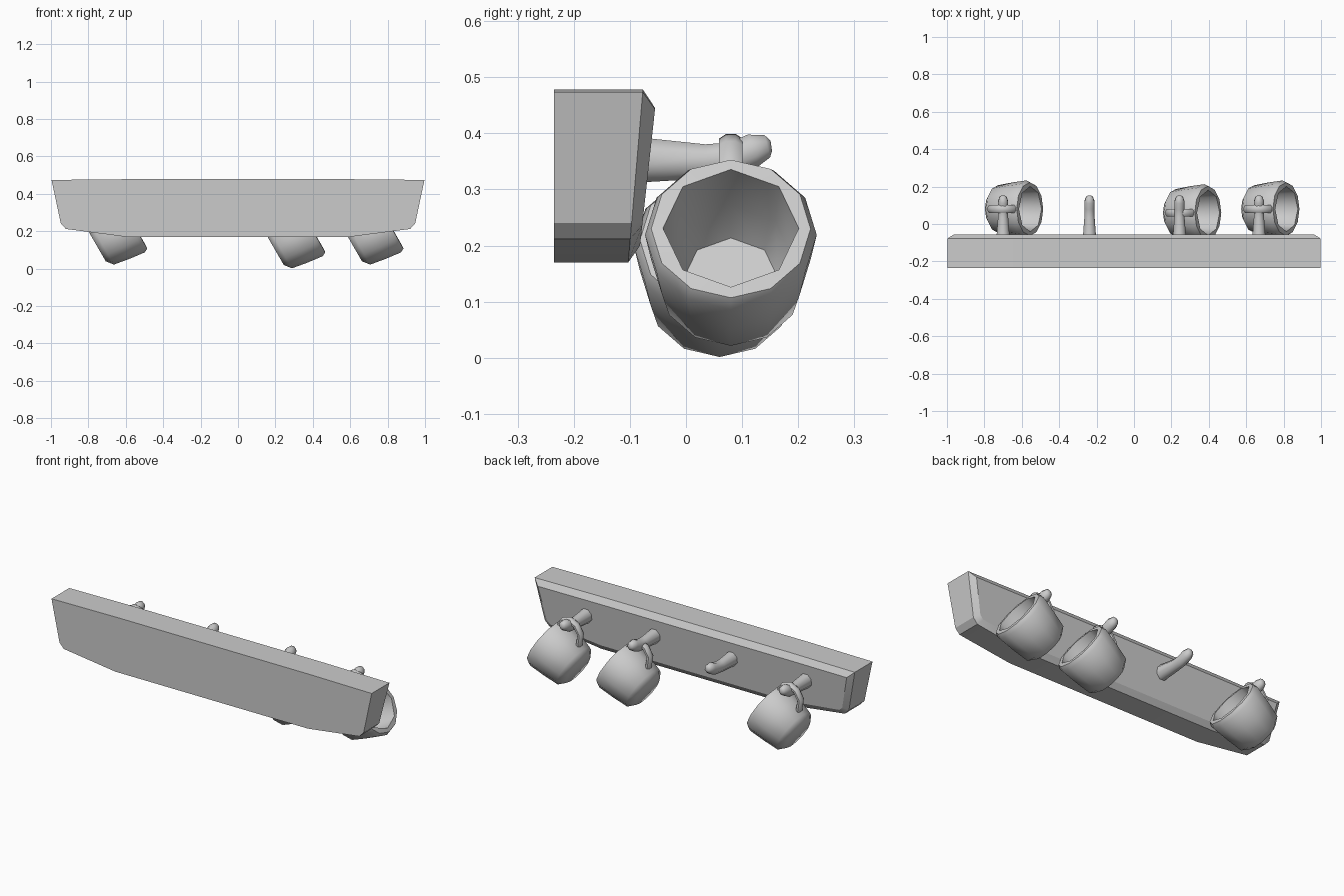
import bpy, bmesh, math
from mathutils import Vector, Matrix

cube = bpy.data.objects.get("Cube")
if cube:
    bpy.data.objects.remove(cube)

grey = bpy.data.materials.new("plain_grey")
grey.use_nodes = True
color = (0.6, 0.6, 0.6, 1)
grey.diffuse_color = color
grey.node_tree.nodes["Principled BSDF"].inputs["Base Color"].default_value = color


def finish(bm, name, angle):
    """Turn a bmesh into a shaded object."""
    bmesh.ops.recalc_face_normals(bm, faces=bm.faces)
    mesh = bpy.data.meshes.new(name)
    bm.to_mesh(mesh)
    bm.free()
    mesh.materials.append(grey)
    obj = bpy.data.objects.new(name, mesh)
    bpy.context.collection.objects.link(obj)
    bpy.ops.object.select_all(action='DESELECT')
    obj.select_set(True)
    bpy.context.view_layer.objects.active = obj
    bpy.ops.object.shade_smooth_by_angle(angle=math.radians(angle))
    return obj


def skin(bm, rings, caps=(True, True)):
    """Join closed rings of equal length, returning their vertices."""
    loops = [[bm.verts.new(p) for p in ring] for ring in rings]
    for a, b in zip(loops, loops[1:]):
        for i in range(len(a)):
            j = (i + 1) % len(a)
            bm.faces.new((a[i], a[j], b[j], b[i]))
    for end, cap in zip((loops[0], loops[-1]), caps):
        if cap:
            bm.faces.new(end)
    return loops


def circle(along, radius, sides):
    turns = [math.tau * i / sides for i in range(sides)]
    return [(along, radius * math.sin(t), radius * math.cos(t)) for t in turns]


def tube(bm, path, sides, width=1.0, side=Vector((1, 0, 0))):
    """Sweep an oval along (point, radius) stations in one plane."""
    rings = []
    for i, (p, r) in enumerate(path):
        before, after = path[max(i - 1, 0)][0], path[min(i + 1, len(path) - 1)][0]
        up = side.cross(Vector(after) - Vector(before)).normalized()
        turns = [math.tau * (k + 0.5) / sides for k in range(sides)]
        rings.append([Vector(p) + side * r * width * math.cos(t) + up * r * math.sin(t)
                      for t in turns])
    skin(bm, rings)


# Board: tapered outline, leaning back face with a chamfered edge
half = [(0.6, 0.17), (0.92, 0.212), (0.947, 0.24), (0.997, 0.474), (0.6, 0.478)]
inner = [(0.59, 0.2), (0.9, 0.236), (0.92, 0.255), (0.962, 0.443), (0.59, 0.445)]


def outline(points, depth):
    full = points + [(-x, z) for x, z in reversed(points)]
    return [(x, depth(z), z) for x, z in full]


bm = bmesh.new()
skin(bm, [outline(half, lambda z: -0.235),
          outline(half, lambda z: -0.077 - 0.085 * (0.475 - z)),
          outline(inner, lambda z: -0.055 - 0.11 * (0.445 - z))])
finish(bm, "board", 20)

# Pegs: stubby bars that dip, then turn up at the tip
peg_path = [(-0.1, 0.353, 0.045), (0.035, 0.35, 0.033), (0.085, 0.355, 0.032),
            (0.12, 0.37, 0.032), (0.145, 0.377, 0.022), (0.152, 0.378, 0.01)]
for n, x in enumerate((-0.7, -0.238, 0.243, 0.668)):
    bm = bmesh.new()
    tube(bm, [((x, y, z), r) for y, z, r in peg_path], 8, 0.9)
    finish(bm, f"peg_{n + 1}", 50)

# Mugs: local x runs along the axis towards the rim, local z towards the handle
outer = [(-0.216, 0.09), (-0.187, 0.127), (-0.1, 0.142), (-0.012, 0.153), (0.01, 0.142)]
cavity = [(0.012, 0.121), (-0.1, 0.112), (-0.17, 0.085)]
handle_path = [(-0.008, 0.135), (-0.012, 0.18), (-0.04, 0.208), (-0.085, 0.21),
               (-0.13, 0.185), (-0.155, 0.12)]
for n, spot in enumerate(((-0.565, 0.08, 0.225), (0.387, 0.06, 0.205), (0.805, 0.08, 0.225))):
    place = Matrix.Translation(spot) @ Matrix.Rotation(math.radians(-30), 4, 'Y')
    bm = bmesh.new()
    shell = skin(bm, [circle(a, r, 12) for a, r in outer], (True, False))
    hollow = skin(bm, [circle(a, r, 8) for a, r in cavity], (False, True))
    rim = [e for e in bm.edges if e.is_boundary]
    bmesh.ops.bridge_loops(bm, edges=rim)
    finish(bm, f"mug_{n + 1}", 50).matrix_world = place

    bm = bmesh.new()
    tube(bm, [((a, 0, r), 0.015) for a, r in handle_path], 8, 1.5, Vector((0, 1, 0)))
    finish(bm, f"mug_handle_{n + 1}", 50).matrix_world = place
